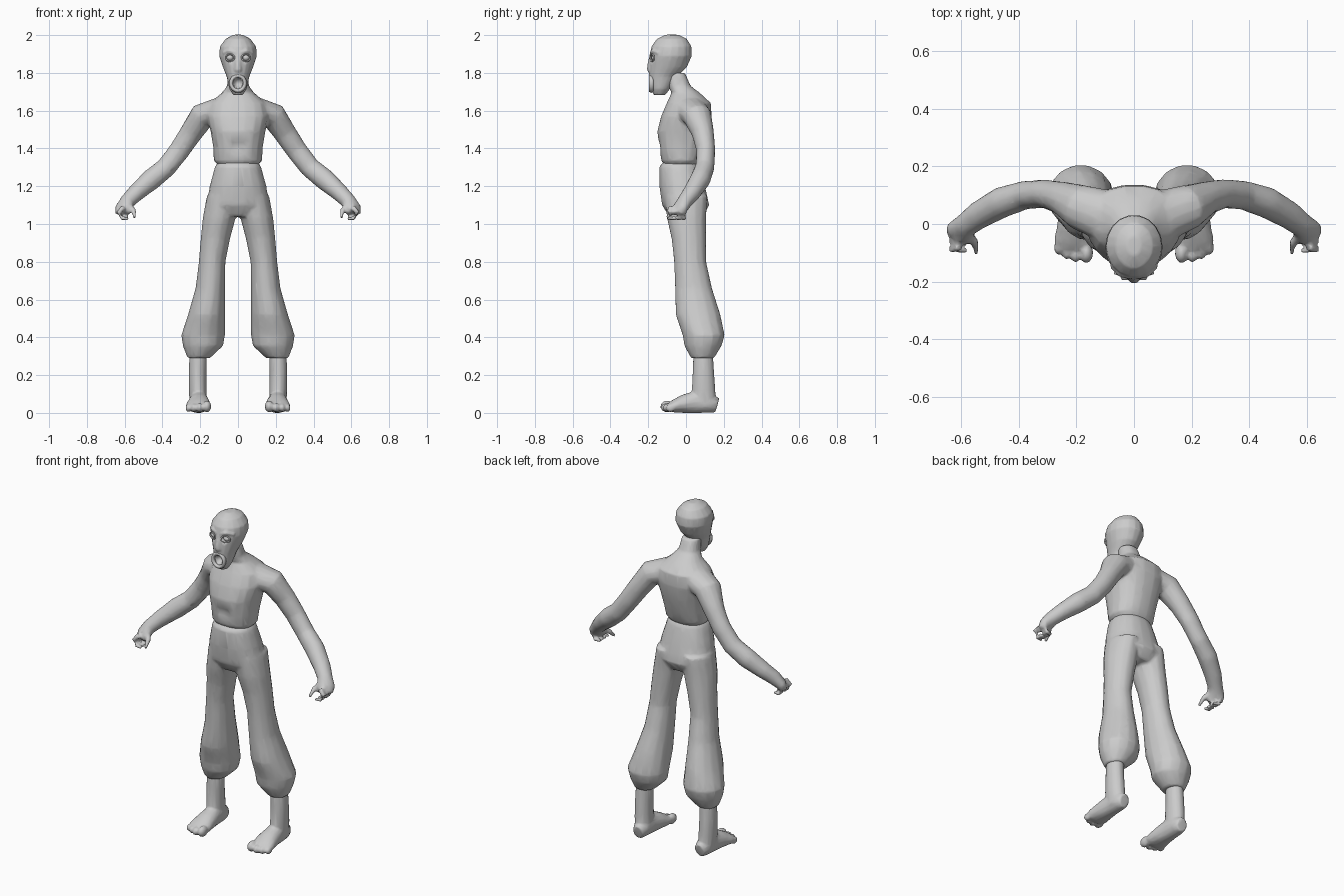
import bpy, bmesh, math
from mathutils import Vector, Matrix


def loft(bm, rings, side=1, path=False, n=14, box=1.0):
    """Skin rings (x, y, z, half_width, half_depth); level rings, or square to the path."""
    loops = []
    pts = [Vector((r[0] * side, r[1], r[2])) for r in rings]
    for i, r in enumerate(rings):
        u, v = Vector((1, 0, 0)), Vector((0, 1, 0))
        if path:
            t = (pts[min(i + 1, len(pts) - 1)] - pts[max(i - 1, 0)]).normalized()
            u = t.cross(Vector((0, 0, 1))).normalized()
            v = u.cross(t)
        loop = []
        for k in range(n):
            c, s = math.cos(math.tau * k / n), math.sin(math.tau * k / n)
            c = math.copysign(abs(c) ** box, c)
            s = math.copysign(abs(s) ** box, s)
            p = pts[i] + u * (c * r[3]) + v * (s * r[4])
            p.z = max(p.z, 0.0)
            loop.append(bm.verts.new(p))
        loops.append(loop)
    for a, b in zip(loops, loops[1:]):
        for k in range(n):
            bm.faces.new((a[k], a[(k + 1) % n], b[(k + 1) % n], b[k]))
    bm.faces.new(loops[0][::-1])
    bm.faces.new(loops[-1])


def ball(bm, center, size):
    m = Matrix.Translation(center) @ Matrix.Diagonal((*size, 1))
    bmesh.ops.create_uvsphere(bm, u_segments=14, v_segments=9, radius=1, matrix=m)


def finish(name, bm):
    bmesh.ops.recalc_face_normals(bm, faces=bm.faces)
    me = bpy.data.meshes.new(name)
    bm.to_mesh(me)
    bm.free()
    for p in me.polygons:
        p.use_smooth = True
    ob = bpy.data.objects.new(name, me)
    bpy.context.collection.objects.link(ob)
    return ob


def fuse(ob, voxel, ratio, cutter=None):
    """Melt overlapping lofts into one skin, then thin it to low-poly."""
    m = ob.modifiers.new("fuse", 'REMESH')
    m.mode = 'VOXEL'
    m.voxel_size = voxel
    m.use_smooth_shade = True
    if cutter:
        b = ob.modifiers.new("carve", 'BOOLEAN')
        b.operation = 'DIFFERENCE'
        b.object = cutter
        cutter.hide_render = True
        cutter.display_type = 'WIRE'
    s = ob.modifiers.new("soften", 'SMOOTH')
    s.iterations = 3
    d = ob.modifiers.new("thin", 'DECIMATE')
    d.ratio = ratio


# Bare upper body: neck, chest, arms and hands
bm = bmesh.new()
loft(bm, [(0, -.055, 1.80, .05, .05), (0, -.035, 1.73, .058, .06), (0, -.002, 1.695, .085, .075),
          (0, .015, 1.64, .15, .118), (0, .002, 1.57, .165, .135), (0, -.015, 1.49, .145, .138),
          (0, -.022, 1.40, .13, .12), (0, -.028, 1.335, .128, .103), (0, -.028, 1.30, .095, .08)],
     n=18, box=.85)
for side in (-1, 1):
    # arm from shoulder through elbow to palm
    loft(bm, [(.10, .03, 1.60, .09, .07), (.19, .06, 1.57, .078, .07), (.25, .09, 1.48, .058, .06),
              (.31, .105, 1.39, .05, .056), (.38, .10, 1.30, .05, .054), (.46, .075, 1.235, .054, .056),
              (.54, .03, 1.165, .048, .046), (.585, -.005, 1.12, .042, .04),
              (.605, -.03, 1.085, .052, .034), (.613, -.045, 1.055, .042, .024)], side, path=True)
    # curled fingers, side by side, then the thumb
    for y in (-.088, -.062, -.034, -.008):
        loft(bm, [(.605, y * .8 - .01, 1.09, .015, .016), (.632, y, 1.06, .014, .014),
                  (.615, y, 1.03, .012, .012), (.578, y - .006, 1.027, .009, .009)],
             side, path=True, n=8)
    loft(bm, [(.58, -.03, 1.10, .018, .018), (.552, -.065, 1.07, .014, .014),
              (.548, -.10, 1.035, .009, .009)], side, path=True, n=8)
body = finish("upper_body", bm)
cut = bmesh.new()
ball(cut, (0, -.172, 1.40), (.085, .045, .065))
fuse(body, .008, .14, finish("belly_hollow_cutter", cut))

# Baggy trousers gathered below the knee
bm = bmesh.new()
loft(bm, [(0, -.03, 1.335, .10, .082), (0, -.034, 1.305, .122, .108), (0, -.02, 1.20, .15, .122),
          (0, -.002, 1.10, .168, .126), (0, 0, 1.04, .11, .09)], n=18, box=.9)
for side in (-1, 1):
    loft(bm, [(.085, 0, 1.15, .08, .115), (.1, .003, 1.03, .087, .105), (.12, .015, .92, .078, .092),
              (.137, .022, .80, .071, .086), (.147, .04, .66, .078, .099),
              (.167, .064, .52, .098, .12), (.185, .094, .41, .116, .113),
              (.185, .09, .355, .107, .1), (.208, .088, .29, .06, .062)], side)
fuse(finish("trousers", bm), .01, .14)

# Shins and bare feet
for side, label in ((-1, "left"), (1, "right")):
    bm = bmesh.new()
    loft(bm, [(.21, .09, .36, .045, .05), (.214, .092, .22, .047, .057), (.213, .093, .12, .048, .063),
              (.21, .1, .03, .045, .06)], side)
    loft(bm, [(.205, .165, .04, .032, .04), (.207, .13, .05, .046, .05), (.208, .06, .058, .05, .062),
              (.208, -.01, .048, .06, .05), (.21, -.06, .036, .068, .036),
              (.21, -.085, .03, .06, .026)], side, path=True)
    for x, y, r in ((.165, -.1, .026), (.203, -.106, .02), (.234, -.097, .019), (.262, -.082, .018)):
        ball(bm, (x * side, y, r + .008), (r * .9, r * 1.4, r * 1.2))
    fuse(finish(label + "_foot", bm), .007, .16)

# Head with nose, carved eye sockets, open mouth and dented brow
bm = bmesh.new()
loft(bm, [(0, -.14, 1.682, .025, .03), (0, -.135, 1.715, .046, .05), (0, -.12, 1.78, .06, .075),
          (0, -.095, 1.83, .08, .1), (0, -.08, 1.89, .1, .112), (0, -.077, 1.94, .096, .107),
          (0, -.075, 1.98, .066, .08), (0, -.075, 2.002, .025, .035)], n=18)
loft(bm, [(0, -.18, 1.90, .012, .012), (0, -.188, 1.85, .016, .016), (0, -.19, 1.815, .022, .018),
          (0, -.185, 1.80, .014, .012)], n=8)
for side in (-1, 1):
    loft(bm, [(.01, -.186, 1.905, .007, .008), (.045, -.178, 1.918, .009, .009),
              (.08, -.145, 1.905, .007, .008)], side, path=True, n=8)
head = finish("head", bm)
cut = bmesh.new()
for side in (-1, 1):
    ball(cut, (.042 * side, -.188, 1.88), (.026, .024, .02))
ball(cut, (0, -.2, 1.747), (.027, .045, .03))
ball(cut, (.105, -.1, 2.0), (.045, .065, .05))
fuse(head, .006, .2, finish("face_cutter", cut))


def ring(name, loc, scale, minor, tilt=0):
    bpy.ops.mesh.primitive_torus_add(major_segments=16, minor_segments=6, major_radius=1,
                                     minor_radius=minor, location=loc,
                                     rotation=(math.pi / 2, 0, tilt))
    ob = bpy.context.object
    ob.name = name
    ob.scale = scale
    bpy.ops.object.shade_smooth()


# Eyelids, eyeballs and lips
for side, label in ((-1, "left"), (1, "right")):
    ring(label + "_eyelid", (.042 * side, -.179, 1.88), (.025, .019, .025), .2, .35 * side)
    bm = bmesh.new()
    ball(bm, (.042 * side, -.166, 1.88), (.019, .017, .016))
    finish(label + "_eyeball", bm)
ring("lips", (0, -.183, 1.745), (.037, .04, .05), .27)
